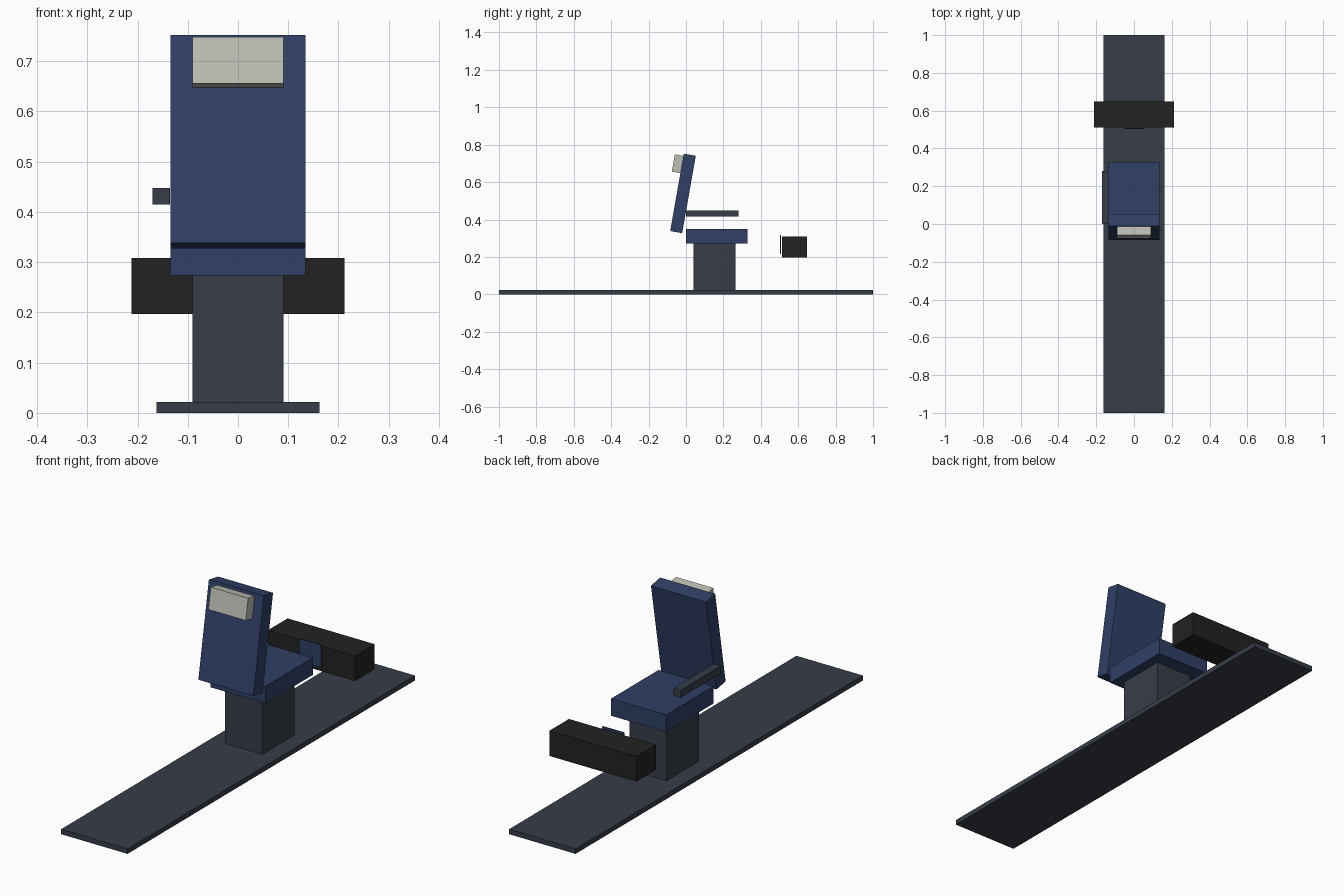
import bpy, math
from mathutils import Matrix, Vector

cube = bpy.data.objects.get("Cube")
if cube:
    bpy.data.objects.remove(cube, do_unlink=True)


def material(name, rgb):
    mat = bpy.data.materials.new(name)
    mat.use_nodes = True
    color = (*rgb, 1.0)
    mat.diffuse_color = color
    mat.node_tree.nodes["Principled BSDF"].inputs["Base Color"].default_value = color
    return mat


blue = material("blue upholstery", (0.030, 0.050, 0.135))
grey = material("slate grey metal", (0.038, 0.047, 0.064))
black = material("black plastic", (0.016, 0.016, 0.016))
cream = material("pale headrest fabric", (0.52, 0.52, 0.47))


def box(name, center, size, mat, tilt=0.0):
    """Add a box, leaning its top towards +y by tilt degrees."""
    bpy.ops.mesh.primitive_cube_add(size=1)
    obj = bpy.context.object
    obj.name = name
    obj.data.name = name
    obj.data.transform(Matrix.Diagonal(Vector((*size, 1.0))))
    obj.location = center
    obj.rotation_euler.x = -math.radians(tilt)
    obj.data.materials.append(mat)
    return obj


LEAN = 10

# Floor plate and seat column
box("floor_plate", (0, 0, 0.011), (0.324, 2.0, 0.022), grey)
box("seat_column", (0, 0.1525, 0.147), (0.182, 0.225, 0.254), grey)

# Seat
box("seat_cushion", (0, 0.1645, 0.311), (0.268, 0.329, 0.076), blue)
box("backrest", (0, -0.016, 0.5395), (0.268, 0.065, 0.42), blue, LEAN)
box("headrest", (0, -0.045, 0.698), (0.182, 0.046, 0.0935), cream, LEAN)
box("armrest", (-0.1525, 0.14, 0.4315), (0.035, 0.28, 0.033), grey)

# Console ahead of the seat, with a thin screen just in front of it
box("console", (0, 0.58, 0.2525), (0.424, 0.136, 0.111), black)
box("screen", (0, 0.506, 0.266), (0.106, 0.006, 0.1), blue)
